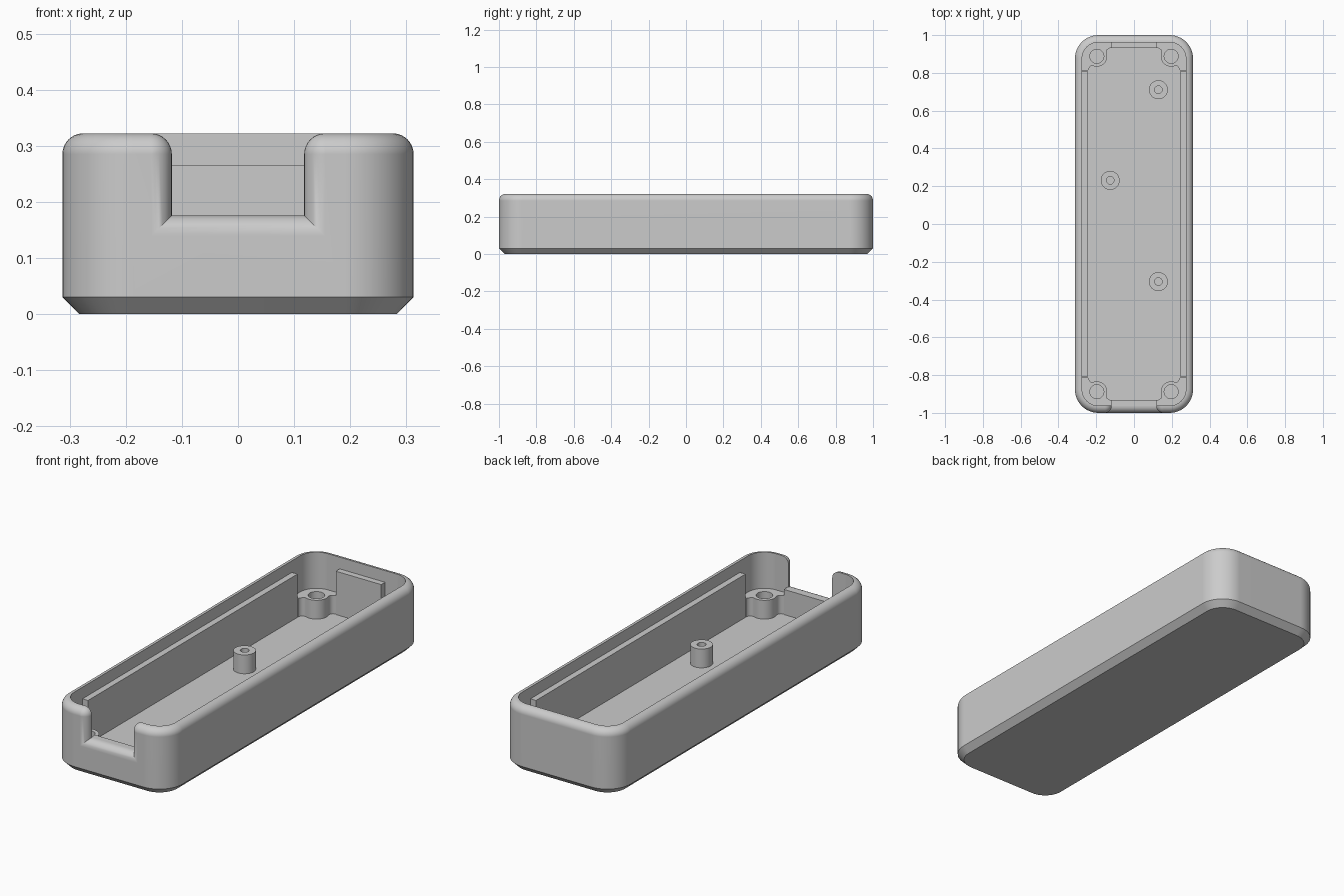
import bpy, bmesh
from math import sin, cos, pi, radians, degrees, sqrt, hypot, atan2

HX, HY, H = 0.313, 1.0, 0.322       # half width, half length, height
WALL, FLOOR, R, CORNER = 0.038, 0.053, 0.037, 0.125
CHAMFER, RIB = 0.03, 0.03
NOTCH, SILL = 0.118, 0.176          # half width and bottom of the end opening
BOSS_TOP, RIB_TOP, BASE = 0.145, 0.265, 0.04

if "Cube" in bpy.data.objects:
    bpy.data.objects.remove(bpy.data.objects["Cube"])

grey = bpy.data.materials.new("grey plastic")
grey.use_nodes = True
COLOUR = (0.6, 0.6, 0.6, 1)
grey.diffuse_color = COLOUR
next(n for n in grey.node_tree.nodes if n.type == "BSDF_PRINCIPLED").inputs["Base Color"].default_value = COLOUR


def arc(cx, cy, r, a0, a1, n=12):
    angles = [radians(a0 + (a1 - a0) * i / n) for i in range(n + 1)]
    return [(cx + r * cos(a), cy + r * sin(a)) for a in angles]


def loft(name, rings, loop=False):
    """Skin equal rings of points; close into a tube wall or cap both ends."""
    bm = bmesh.new()
    rows = [[bm.verts.new(p) for p in ring] for ring in rings]
    n = len(rows[0])
    pairs = list(zip(rows, rows[1:])) + ([(rows[-1], rows[0])] if loop else [])
    for a, b in pairs:
        for i in range(n):
            j = (i + 1) % n
            bm.faces.new((a[i], a[j], b[j], b[i]))
    if not loop:
        bm.faces.new(rows[0])
        bm.faces.new(rows[-1])
    bmesh.ops.remove_doubles(bm, verts=bm.verts, dist=1e-6)
    bmesh.ops.recalc_face_normals(bm, faces=bm.faces)
    mesh = bpy.data.meshes.new(name)
    bm.to_mesh(mesh)
    bm.free()
    mesh.materials.append(grey)
    ob = bpy.data.objects.new(name, mesh)
    bpy.context.collection.objects.link(ob)
    return ob


def activate(ob):
    bpy.ops.object.select_all(action="DESELECT")
    ob.select_set(True)
    bpy.context.view_layer.objects.active = ob


def smooth(ob):
    activate(ob)
    bpy.ops.object.shade_smooth_by_angle(angle=radians(30))
    mod = ob.modifiers.new("clean shading", "WEIGHTED_NORMAL")
    mod.keep_sharp = True


def rounded_ring(inset, z):
    x, y, r = HX - CORNER, HY - CORNER, CORNER - inset
    pts = (arc(x, y, r, 0, 90) + arc(-x, y, r, 90, 180)
           + arc(-x, -y, r, 180, 270) + arc(x, -y, r, 270, 360))
    return [(px, py, z) for px, py in pts]


def box(name, x0, x1, y0, y1, z0, z1):
    base = [(x0, y0), (x1, y0), (x1, y1), (x0, y1)]
    return loft(name, [[(x, y, z) for x, y in base] for z in (z0, z1)])


def pillar(name, outline, cx, cy, hole):
    """Upright of any outline with a round hole down its middle."""
    outer = [(cx + x, cy + y) for x, y in outline]
    inner = [(cx + x * hole / hypot(x, y), cy + y * hole / hypot(x, y)) for x, y in outline]
    rings = [(outer, BASE), (outer, BOSS_TOP), (inner, BOSS_TOP), (inner, BASE)]
    smooth(loft(name, [[(x, y, z) for x, y in pts] for pts, z in rings], loop=True))


# Tray shell: chamfered base, rounded rim, hollow inside
rim = [(R - r, H - R + h) for r, h in arc(0, 0, R, 0, 90, 8)]
profile = [(CHAMFER, 0), (0, CHAMFER)] + rim + [(WALL, H), (WALL, FLOOR)]
shell = loft("tray_shell", [rounded_ring(i, z) for i, z in profile])


# End opening with a rounded outer edge
def notch_ring(y, o):
    half = [(NOTCH + o, SILL - o)]
    half += arc(NOTCH + R, H - R, R - o, 180, 90, 8) + [(NOTCH + R, H + 0.1)]
    return [(x, y, z) for x, z in half] + [(-x, y, z) for x, z in reversed(half)]


steps = [R * (1 - cos(pi / 2 * i / 8)) for i in range(9)]
rings = [notch_ring(-HY - 0.02, R)]
rings += [notch_ring(-HY + d, R - sqrt(max(0, R * R - (R - d) ** 2))) for d in steps]
rings += [notch_ring(-HY + 0.08, 0)]
cutter = loft("opening_cutter", rings)
cutter.hide_render = True
cut = shell.modifiers.new("opening", "BOOLEAN")
cut.operation, cut.solver, cut.object = "DIFFERENCE", "EXACT", cutter
activate(shell)
bpy.ops.object.modifier_apply(modifier=cut.name)
bpy.data.objects.remove(cutter)
smooth(shell)

# Ribs along the inner walls
ix, iy, end_half = HX - WALL, HY - WALL, 0.123
for side, s in (("left", 1), ("right", -1)):
    xs = sorted((s * (ix - RIB), s * ix))
    box(side + "_rib", *xs, -0.81, 0.81, BASE, RIB_TOP)
box("back_rib", -end_half, end_half, iy - RIB, iy, BASE, RIB_TOP)
box("front_rib", -end_half, end_half, -iy, -iy + RIB, BASE, SILL)

# Corner screw bosses: round, with fillets running into the rib faces
bx, by = 0.197, 0.888
b, f, w, reach = 0.055, 0.022, ix - RIB - bx, 0.076
fx = w - f
fy = -sqrt((b + f) ** 2 - fx ** 2)
turn = degrees(atan2(fy, fx))
side = arc(fx, fy, f, turn + 180, 0, 6) + [(w, -reach), (0.09, -reach), (0.09, -0.045)]
corner = arc(HX - CORNER - bx, HY - CORNER - by, 0.099, 0, 90)
outline = arc(0, 0, b, 90 - turn, 360 + turn, 16)[:-1] + side + corner
outline += [(y, x) for x, y in reversed(side[1:])]
for end, sy in (("front", -1), ("back", 1)):
    for hand, sx in (("left", 1), ("right", -1)):
        pillar(f"{end}_{hand}_boss", [(sx * x, sy * y) for x, y in outline], sx * bx, sy * by, 0.037)

# Standing posts on the floor
circle = arc(0, 0, 0.05, 0, 350, 35)
for place, x, y in (("back", 0.129, 0.711), ("middle", -0.126, 0.231), ("front", 0.129, -0.305)):
    pillar(place + "_post", circle, x, y, 0.02)
